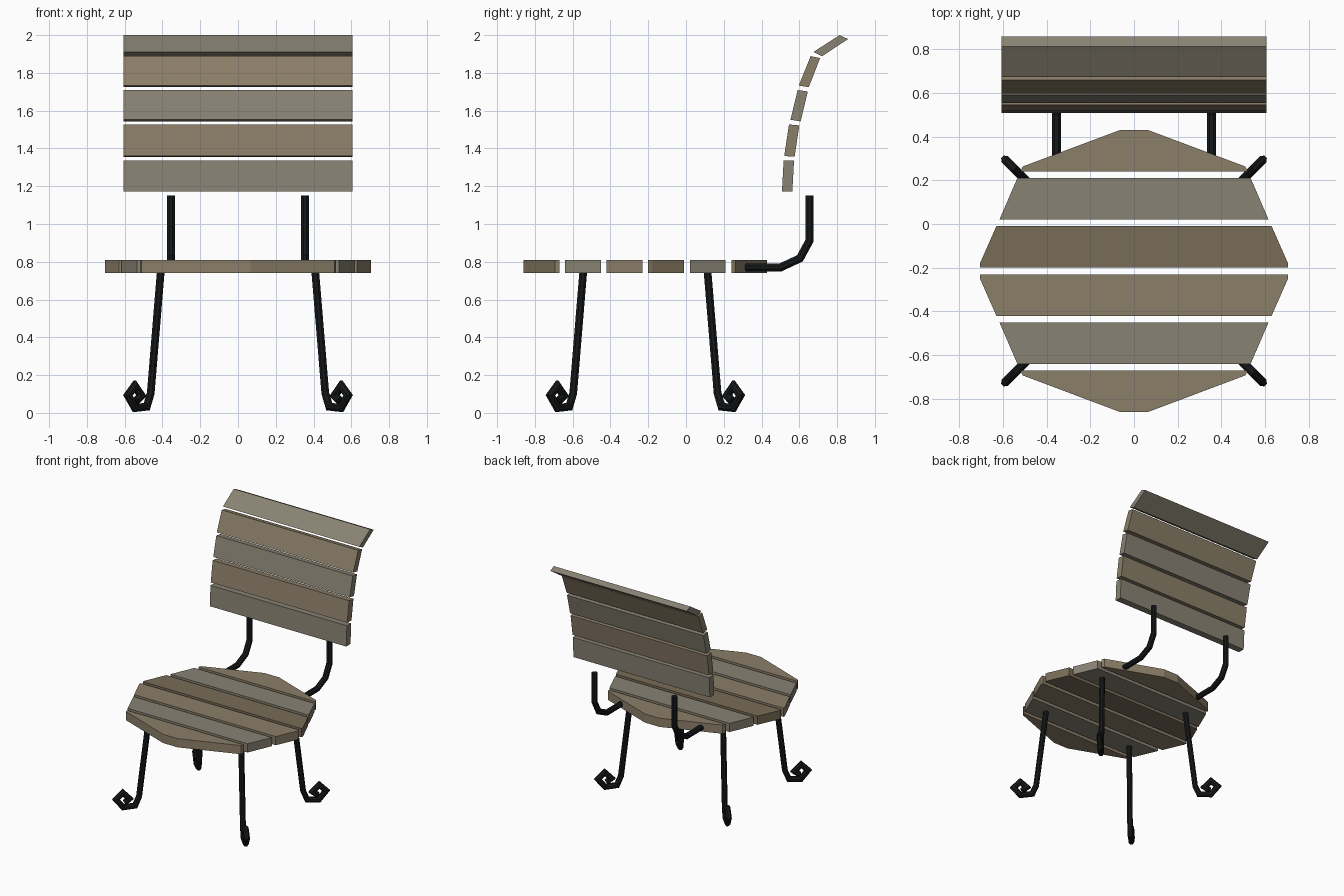
import bpy, bmesh
from math import sin, cos, tau
from mathutils import Vector

if "Cube" in bpy.data.objects:
    bpy.data.objects.remove(bpy.data.objects["Cube"])


def material(name, rgb):
    m = bpy.data.materials.new(name)
    m.diffuse_color = (*rgb, 1)
    m.use_nodes = True
    m.node_tree.nodes["Principled BSDF"].inputs["Base Color"].default_value = m.diffuse_color
    return m


BROWN = material("brown wood", (0.26, 0.21, 0.14))
GREY = material("grey wood", (0.25, 0.225, 0.175))
DARK = material("dark wood", (0.19, 0.15, 0.095))
IRON = material("black iron", (0.008, 0.009, 0.01))


def finish(name, bm, mat):
    bmesh.ops.recalc_face_normals(bm, faces=bm.faces)
    me = bpy.data.meshes.new(name)
    bm.to_mesh(me)
    bm.free()
    me.materials.append(mat)
    ob = bpy.data.objects.new(name, me)
    bpy.context.collection.objects.link(ob)
    return ob


def prism(name, outline, offset, mat):
    """Extrude a flat outline along an offset vector."""
    bm = bmesh.new()
    face = bm.faces.new([bm.verts.new(p) for p in outline])
    ext = bmesh.ops.extrude_face_region(bm, geom=[face])
    moved = [v for v in ext["geom"] if isinstance(v, bmesh.types.BMVert)]
    bmesh.ops.translate(bm, verts=moved, vec=offset)
    if not any(f.is_valid and f == face for f in bm.faces):
        bm.faces.new([v for v in bm.verts if v not in moved])
    return finish(name, bm, mat)


def tube(name, path, side, r, mat, n=8):
    """Mitred rod along a planar path; side is the plane's normal."""
    pts = [Vector(p) for p in path]
    side = Vector(side).normalized()
    bm = bmesh.new()
    rings = []
    for i, p in enumerate(pts):
        a = (p - pts[i - 1]).normalized() if i else None
        b = (pts[i + 1] - p).normalized() if i < len(pts) - 1 else None
        a, b = a or b, b or a
        t = (a + b).normalized()
        out = side.cross(t) / max(t.dot(a), 0.6)
        rings.append([bm.verts.new(p + r * (cos(tau * (k + .5) / n) * side + sin(tau * (k + .5) / n) * out))
                      for k in range(n)])
    for q, s in zip(rings, rings[1:]):
        for k in range(n):
            j = (k + 1) % n
            bm.faces.new((q[k], q[j], s[j], s[k]))
    bm.faces.new(rings[0])
    bm.faces.new(rings[-1])
    return finish(name, bm, mat)


# Seat slats: right-hand half outlines, mirrored across x and front to back
YC = -0.215
halves = [
    [(0.705, 0.015), (0.705, 0.035), (0.63, 0.205)],
    [(0.616, 0.235), (0.534, 0.425)],
    [(0.52, 0.455), (0.51, 0.478), (0.065, 0.645)],
]
seat_mats = {(0, 1): DARK, (0, -1): BROWN, (1, 1): GREY, (1, -1): GREY,
             (2, 1): BROWN, (2, -1): BROWN}
for i, half in enumerate(halves):
    for s, label in ((1, "back"), (-1, "front")):
        outline = [(x, YC + s * y, 0.74) for x, y in half]
        outline += [(-x, y, z) for x, y, z in reversed(outline)]
        prism(f"seat_slat_{label}_{i + 1}", outline, (0, 0, 0.07), seat_mats[i, s])

# Backrest slats: side profiles as (y, z), bottom to top
back = [
    [(0.508, 1.173), (0.563, 1.173), (0.572, 1.335), (0.517, 1.337)],
    [(0.520, 1.360), (0.575, 1.356), (0.600, 1.522), (0.545, 1.527)],
    [(0.553, 1.552), (0.607, 1.543), (0.645, 1.702), (0.591, 1.709)],
    [(0.597, 1.733), (0.650, 1.724), (0.710, 1.878), (0.660, 1.889)],
    [(0.675, 1.911), (0.720, 1.888), (0.858, 1.979), (0.813, 2.0)],
]
for i, prof in enumerate(back):
    prism(f"backrest_slat_{i + 1}", [(-0.607, y, z) for y, z in prof],
          (1.214, 0, 0), BROWN if i % 2 else GREY)

# Bent iron rods behind the seat
rod = [(0.31, 0.77), (0.50, 0.77), (0.603, 0.818), (0.654, 0.912), (0.654, 1.15)]
for sx, label in ((1, "right"), (-1, "left")):
    tube(f"back_support_{label}", [(sx * 0.355, y, z) for y, z in rod], (1, 0, 0), 0.023, IRON)

# Legs: diagonal rods ending in scrolled feet, path as (x, z)
leg = [(0.408, 0.76), (0.462, 0.105), (0.483, 0.033), (0.545, 0.026),
       (0.583, 0.093), (0.547, 0.143), (0.512, 0.092), (0.538, 0.064)]
for sx, lx in ((1, "right"), (-1, "left")):
    for sy, ly in ((1, "back"), (-1, "front")):
        path = [(sx * x, YC + sy * (x - 0.08), z) for x, z in leg]
        tube(f"{ly}_leg_{lx}", path, (-sy, sx, 0), 0.022, IRON)
